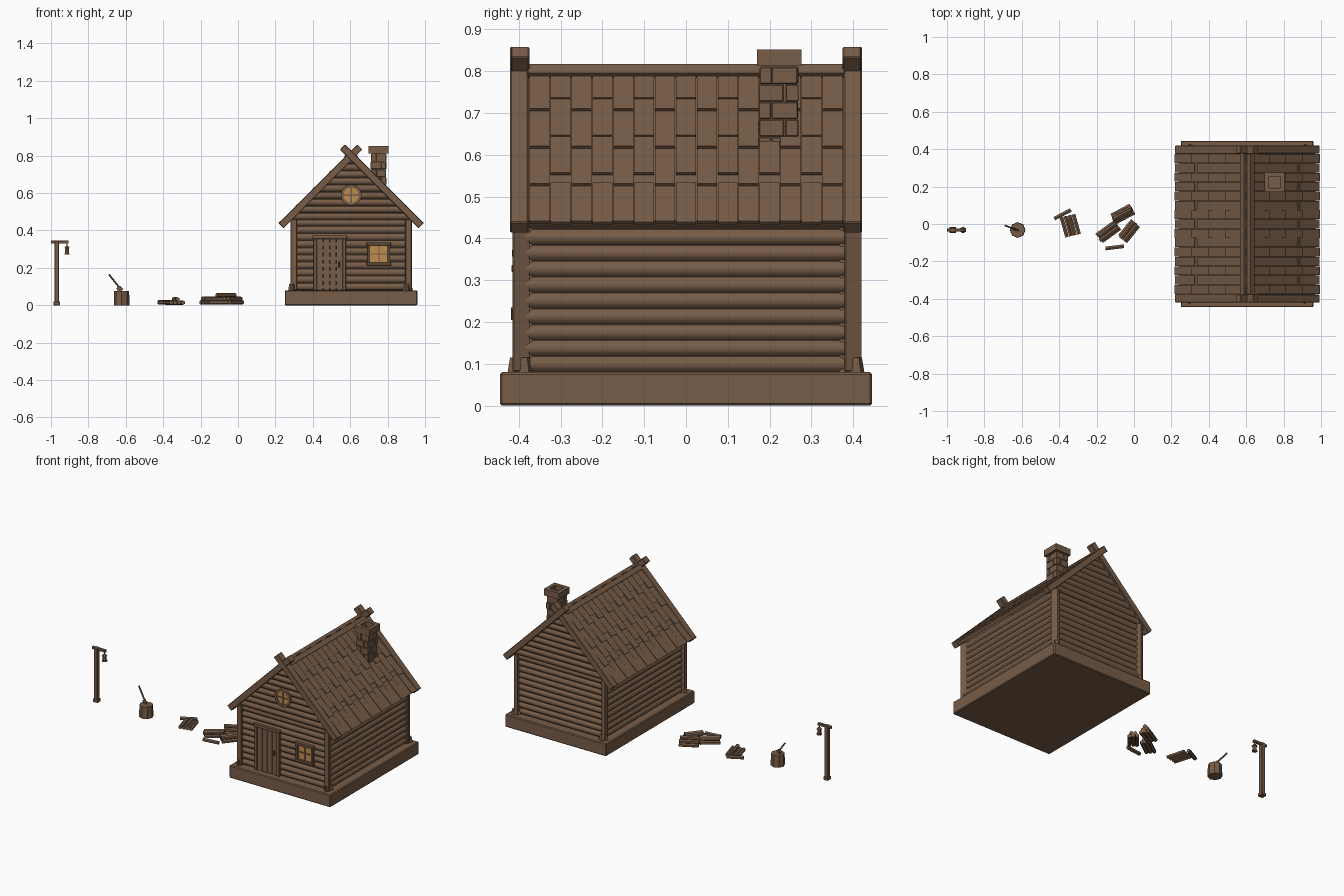
import bpy, bmesh, math, random
from mathutils import Matrix, Vector

random.seed(4)
cube = bpy.data.objects.get("Cube")
if cube:
    bpy.data.objects.remove(cube, do_unlink=True)


def material(name, rgb):
    m = bpy.data.materials.new(name)
    m.use_nodes = True
    m.diffuse_color = (*rgb, 1)
    m.node_tree.nodes["Principled BSDF"].inputs["Base Color"].default_value = (*rgb, 1)
    return m


WOOD = material("brown wood", (0.185, 0.108, 0.064))
GLASS = material("amber glass", (0.52, 0.27, 0.08))
CX, RIDGE = 0.605, 0.80        # house centre line and roof ridge height
C = math.sqrt(0.5)


def box(bm, x, y, z, frame=None, bevel=0):
    """Box from three (low, high) ranges, optionally in a local frame."""
    lo, hi = Vector((x[0], y[0], z[0])), Vector((x[1], y[1], z[1]))
    m = Matrix.Translation((lo + hi) / 2) @ Matrix.Diagonal((*(hi - lo), 1))
    vs = bmesh.ops.create_cube(bm, size=1, matrix=m)["verts"]
    if bevel:
        edges = list({e for v in vs for e in v.link_edges})
        out = bmesh.ops.bevel(bm, geom=edges, offset=bevel, segments=1, affect='EDGES')
        vs = list({v for f in out["faces"] for v in f.verts})
    if frame:
        bmesh.ops.transform(bm, matrix=frame, verts=vs)
    return vs


def rod(bm, a, b, r, sides=6, r2=None):
    a, b = Vector(a), Vector(b)
    rot = (b - a).to_track_quat('Z', 'Y').to_matrix().to_4x4()
    bmesh.ops.create_cone(bm, cap_ends=True, segments=sides, radius1=r,
                          radius2=r if r2 is None else r2, depth=(b - a).length,
                          matrix=Matrix.Translation((a + b) / 2) @ rot)


def finish(bm, name, mat=WOOD, smooth=False):
    bmesh.ops.recalc_face_normals(bm, faces=bm.faces)
    me = bpy.data.meshes.new(name)
    bm.to_mesh(me)
    bm.free()
    me.materials.append(mat)
    ob = bpy.data.objects.new(name, me)
    bpy.context.collection.objects.link(ob)
    if smooth:
        me.shade_smooth()
        me.set_sharp_from_angle(angle=math.radians(35))
    return ob


def part(name, *ranges, bevel=0, mat=WOOD):
    bm = bmesh.new()
    box(bm, *ranges, bevel=bevel)
    return finish(bm, name, mat)


def log_wall(name, length, z0, z1, rows, frame, clip=False):
    """Scalloped log siding: local x runs along the wall, local y faces outward."""
    bm = bmesh.new()
    h = (z1 - z0) / rows
    prof = [(-0.03, z0)]
    for i in range(rows):
        for k in range(6):
            t = k / 5
            prof.append((-0.01 + 0.012 * math.sin(math.pi * t) ** 0.6, z0 + h * (i + 0.02 + 0.96 * t)))
    prof.append((-0.03, z1))
    face = bm.faces.new([bm.verts.new((-length / 2, d, z)) for d, z in prof])
    ext = bmesh.ops.extrude_face_region(bm, geom=[face])["geom"]
    bmesh.ops.translate(bm, vec=(length, 0, 0), verts=[v for v in ext if isinstance(v, bmesh.types.BMVert)])
    if clip:   # cut along both roof slopes
        for s in (-1, 1):
            bmesh.ops.bisect_plane(bm, geom=bm.verts[:] + bm.edges[:] + bm.faces[:],
                                   plane_co=(0, 0, RIDGE - 0.01), plane_no=(s, 0, 1), clear_outer=True)
            bmesh.ops.holes_fill(bm, edges=[e for e in bm.edges if e.is_boundary])
    bmesh.ops.transform(bm, matrix=frame, verts=bm.verts)
    finish(bm, name, smooth=True)


def facing(x, y, degrees):
    return Matrix.Translation((x, y, 0)) @ Matrix.Rotation(math.radians(degrees), 4, 'Z')


# House base and walls
part("foundation", (0.25, 0.96), (-0.445, 0.445), (0, 0.08), bevel=0.005)
for name, s, ang in (("front", -1, 180), ("back", 1, 0)):
    log_wall(name + "_wall", 0.61, 0.08, 0.46, 10, facing(CX, s * 0.398, ang))
    log_wall(name + "_gable", 0.76, 0.455, 0.83, 10, facing(CX, s * 0.408, ang), clip=True)
for name, s, ang in (("left", 1, -90), ("right", -1, 90)):
    log_wall(name + "_wall", 0.78, 0.08, 0.46, 10, facing(CX + s * 0.312, 0, ang))

# Corner posts with a flared foot
bm = bmesh.new()
for sx in (-1, 1):
    for sy in (-1, 1):
        x, y = CX + sx * 0.307, sy * 0.397
        box(bm, (x - 0.018, x + 0.018), (y - 0.018, y + 0.018), (0.08, 0.46), bevel=0.004)
        rod(bm, (x, y, 0.078), (x, y, 0.115), 0.03, 4, 0.024)
        bmesh.ops.rotate(bm, cent=(x, y, 0), matrix=Matrix.Rotation(math.pi / 4, 3, 'Z'), verts=bm.verts[-8:])
finish(bm, "corner_posts")

# Roof: slabs, staggered shingles, ridge cap and crossed end boards
slab, tiles, cap, boards = (bmesh.new() for _ in range(4))
for s in (-1, 1):
    frame = Matrix(((s * C, 0, s * C, CX), (0, 1, 0, 0), (-C, 0, C, RIDGE), (0, 0, 0, 1)))
    box(slab, (0, 0.51), (-0.385, 0.385), (-0.015, 0.005), frame)
    box(cap, (0, 0.03), (-0.378, 0.378), (0.008, 0.024), frame)
    for row in range(5):
        for col in range(15):
            low = 0.02 + 0.127 * row - 0.04 * (col % 2) * (row < 4)
            if row == 0:
                continue
            y = -0.375 + 0.05 * col
            vs = box(tiles, (max(0, low - 0.14), low), (y + 0.001, y + 0.049), (0.004, 0.012))
            for v in vs:    # tilt the lower edge outward
                if v.co.x > low - 0.01:
                    v.co.z += 0.009 - 0.003 * (col % 2)
            bmesh.ops.transform(tiles, matrix=frame, verts=vs)
    for sy in (-1, 1):
        y = sy * (0.398 + 0.001 * s)
        box(boards, (-0.066, 0.53), (y - 0.022, y + 0.022), (-0.019, 0.019), frame, bevel=0.003)
finish(slab, "roof_slabs")
finish(tiles, "roof_shingles")
finish(cap, "ridge_cap")
finish(boards, "crossed_end_boards")

# Chimney: core, staggered bricks, open cap
bm = bmesh.new()
box(bm, (0.715, 0.788), (0.18, 0.263), (0.58, 0.82))
for i in range(5):
    z = 0.602 + 0.042 * i
    cut = 0.236 if i % 2 else 0.205
    mid = 0.765 if i % 2 else 0.74
    for ys in ((0.175, cut - 0.001), (cut + 0.001, 0.268)):
        for xs in ((0.71, mid - 0.001), (mid + 0.001, 0.793)):
            j = random.uniform(-0.002, 0.002)
            box(bm, (xs[0] + j, xs[1] + j), (ys[0] + j, ys[1] + j), (z, z + 0.04), bevel=0.002)
finish(bm, "chimney")
bm = bmesh.new()
for xs in ((0.698, 0.722), (0.782, 0.805)):
    box(bm, xs, (0.17, 0.276), (0.812, 0.852))
for ys in ((0.17, 0.193), (0.253, 0.276)):
    box(bm, (0.722, 0.782), ys, (0.812, 0.852))
finish(bm, "chimney_cap")

# Door with planks, frame and handle
bm = bmesh.new()
for i in range(4):
    x = 0.421 + 0.035 * i
    box(bm, (x, x + 0.034), (-0.406, -0.38), (0.08, 0.356), bevel=0.0015)
finish(bm, "door_planks")
bm = bmesh.new()
for x in (0.403, 0.559):
    box(bm, (x, x + 0.019), (-0.413, -0.38), (0.08, 0.356), bevel=0.002)
box(bm, (0.397, 0.583), (-0.416, -0.38), (0.355, 0.374), bevel=0.002)
finish(bm, "door_frame")
part("door_handle", (0.538, 0.545), (-0.419, -0.4), (0.205, 0.235), bevel=0.001)

# Square window
part("window_glass", (0.7, 0.805), (-0.405, -0.39), (0.225, 0.325), mat=GLASS)
bm = bmesh.new()
for z in (0.213, 0.32):
    box(bm, (0.688, 0.818), (-0.418, -0.385), (z, z + 0.016), bevel=0.002)
for x in (0.693, 0.8):
    box(bm, (x, x + 0.014), (-0.414, -0.385), (0.225, 0.325), bevel=0.002)
box(bm, (0.75, 0.757), (-0.41, -0.39), (0.225, 0.325))
box(bm, (0.7, 0.805), (-0.41, -0.39), (0.271, 0.278))
finish(bm, "window_frame")

# Round gable window
bm = bmesh.new()
rod(bm, (CX, -0.39, 0.589), (CX, -0.413, 0.589), 0.042, 16)
finish(bm, "round_window_glass", GLASS)
bm = bmesh.new()
rings = []
for r, y in ((0.056, -0.39), (0.056, -0.419), (0.041, -0.419), (0.041, -0.39)):
    rings.append([bm.verts.new((CX + r * math.cos(math.tau * k / 16), y, 0.589 + r * math.sin(math.tau * k / 16)))
                  for k in range(16)])
for a, b in zip(rings, rings[1:] + rings[:1]):
    for k in range(16):
        n = (k + 1) % 16
        bm.faces.new((a[k], a[n], b[n], b[k]))
box(bm, (CX - 0.004, CX + 0.004), (-0.417, -0.4), (0.547, 0.631))
box(bm, (CX - 0.042, CX + 0.042), (-0.417, -0.4), (0.585, 0.593))
finish(bm, "round_window_frame")

# Lamp post with hanging lantern
PY = -0.032
bm = bmesh.new()
box(bm, (-0.982, -0.956), (PY - 0.013, PY + 0.013), (0, 0.345), bevel=0.003)
box(bm, (-0.986, -0.952), (PY - 0.017, PY + 0.017), (0, 0.02), bevel=0.002)
box(bm, (-1, -0.905), (PY - 0.008, PY + 0.008), (0.329, 0.345), bevel=0.002)
finish(bm, "lamp_post")
bm = bmesh.new()
X = -0.914
rod(bm, (X, PY, 0.31), (X, PY, 0.335), 0.003)
rod(bm, (X, PY, 0.305), (X, PY, 0.318), 0.018, 6, 0.006)
rod(bm, (X, PY, 0.277), (X, PY, 0.305), 0.012)
rod(bm, (X, PY, 0.271), (X, PY, 0.278), 0.016)
finish(bm, "lantern")

# Chopping block and axe
bm = bmesh.new()
rod(bm, (-0.622, PY, 0), (-0.622, PY, 0.075), 0.042, 8, 0.04)
finish(bm, "chopping_block")
bm = bmesh.new()
rod(bm, (-0.632, -0.03, 0.092), (-0.69, -0.008, 0.165), 0.005)
finish(bm, "axe_handle")
bm = bmesh.new()
tilt = Matrix.Translation((-0.634, -0.029, 0.088)) @ Matrix.Rotation(-0.35, 4, 'Z') @ Matrix.Rotation(-0.66, 4, 'Y')
for v in box(bm, (-0.011, 0.011), (-0.006, 0.006), (-0.015, 0.012)):
    v.co.y *= 0.3 if v.co.z < 0 else 1
    v.co.x *= 1.4 if v.co.z < 0 else 1
bmesh.ops.transform(bm, matrix=tilt, verts=bm.verts)
finish(bm, "axe_head")


# Firewood: x, y, base height, angle, log length, logs side by side, layers
def firewood(name, stacks):
    bm = bmesh.new()
    for x, y, z, ang, length, count, layers in stacks:
        d = Vector((math.cos(math.radians(ang)), math.sin(math.radians(ang)), 0))
        side = Vector((-d.y, d.x, 0))
        for lay in range(layers):
            for i in range(count - lay):
                slide = random.uniform(-0.006, 0.006)
                c = Vector((x, y, z + 0.011 + 0.019 * lay)) + side * 0.022 * (i - (count - lay - 1) / 2) + d * slide
                rod(bm, c - d * length / 2, c + d * length / 2, 0.0115, 6)
    finish(bm, name)


firewood("small_log_pile", [(-0.38, 0.053, 0.005, 28, 0.1, 1, 1), (-0.34, -0.012, 0.003, 106, 0.11, 4, 1),
                            (-0.335, -0.01, 0.021, 103, 0.09, 1, 1)])
firewood("large_log_pile", [(-0.06, 0.053, 0.005, 28, 0.115, 3, 3), (-0.14, -0.043, 0.005, 36, 0.12, 3, 2),
                            (-0.028, -0.04, 0.005, 51, 0.11, 3, 2), (-0.104, -0.125, 0.005, 7, 0.1, 1, 1)])
